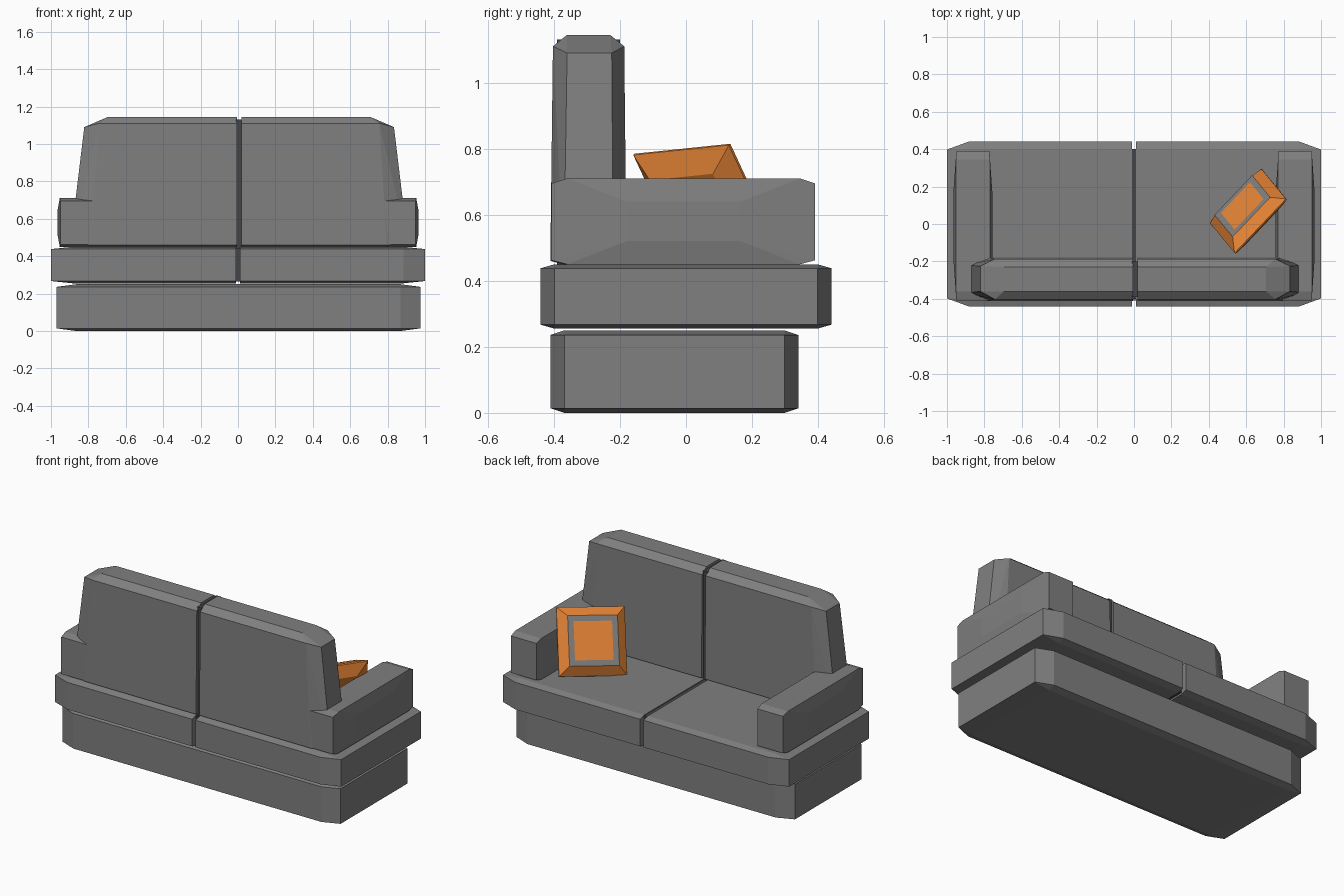
import bpy, bmesh
from math import radians
from mathutils import Matrix, Vector

if "Cube" in bpy.data.objects:
    bpy.data.objects.remove(bpy.data.objects["Cube"])


def material(name, r, g, b):
    mat = bpy.data.materials.new(name)
    mat.diffuse_color = (r, g, b, 1)
    mat.use_nodes = True
    mat.node_tree.nodes["Principled BSDF"].inputs["Base Color"].default_value = mat.diffuse_color
    return mat


GREY = material("dark_grey_fabric", 0.215, 0.215, 0.215)
SEAM = material("seam_shadow", 0.06, 0.06, 0.06)
ORANGE = material("orange_fabric", 0.8, 0.235, 0.037)


def finish(name, bm, mat):
    mesh = bpy.data.meshes.new(name)
    bm.to_mesh(mesh)
    bm.free()
    mesh.materials.append(mat)
    ob = bpy.data.objects.new(name, mesh)
    bpy.context.collection.objects.link(ob)
    return ob


def hull(name, points, side=1, mat=GREY):
    """Flat-faced solid wrapped around a few corner points."""
    bm = bmesh.new()
    for x, y, z in points:
        bm.verts.new((x * side, y, z))
    res = bmesh.ops.convex_hull(bm, input=bm.verts[:])
    junk = {v for v in res["geom_interior"] + res["geom_unused"]
            if isinstance(v, bmesh.types.BMVert)}
    bmesh.ops.delete(bm, geom=list(junk), context='VERTS')
    bmesh.ops.dissolve_limit(bm, angle_limit=radians(0.5),
                             verts=bm.verts[:], edges=bm.edges[:])
    bmesh.ops.recalc_face_normals(bm, faces=bm.faces[:])
    return finish(name, bm, mat)


def block(x, y, z):
    """All corner combinations of three coordinate lists."""
    return [(a, b, c) for a in x for b in y for c in z]


def chamfered(x, y, z, bevel, inner=None):
    """Chamfered box points; inner gives a flat cut instead of a left chamfer."""
    def inset(r, b):
        return (r[0] + b, r[1] - b)
    ix, iy, iz = (inset(r, b) for r, b in zip((x, y, z), bevel))
    if inner is not None:
        x, ix = (x[1],), (inner, ix[1])
    return block(x, iy, iz) + block(ix, y, iz) + block(ix, iy, z)


# Plinth
hull("base", chamfered((-0.97, 0.975), (-0.41, 0.34), (0, 0.25), (0.105, 0.042, 0.014)))

GAP = 0.012
for side, label in ((-1, "left"), (1, "right")):
    # Seat cushion half
    hull("seat_" + label,
         chamfered((-1, 1), (-0.44, 0.44), (0.255, 0.45), (0.115, 0.042, 0.012), GAP), side)

    # Backrest half, tapering upward
    back = hull("backrest_" + label,
                block((GAP, 0.79), (-0.37, -0.22), (0.45,))
                + block((GAP, 0.79), (-0.411, -0.18), (0.46,))
                + block((0.904,), (-0.37, -0.22), (0.46,))
                + block((GAP, 0.75), (-0.403, -0.187), (1.11,))
                + block((0.828,), (-0.36, -0.225), (1.09,))
                + block((GAP, 0.70), (-0.36, -0.23), (1.145,)), side)
    back.location.x = 0.006

    # Armrest with slightly bulging sides
    hull("armrest_" + label,
         block((0.773, 0.95), (-0.408, 0.39), (0.462, 0.695))
         + block((0.77, 0.953), (-0.36, 0.345), (0.45, 0.71))
         + block((0.757, 0.966), (-0.18, 0.165), (0.52, 0.64)), side)

# Recessed dark strips filling the centre seams
hull("seat_seam", block((-0.014, 0.014), (-0.40, 0.40), (0.265, 0.445)), mat=SEAM)
hull("backrest_seam", block((-0.01, 0.02), (-0.39, -0.20), (0.44, 1.13)), mat=SEAM)

# Throw pillow, leaning in the corner
HALF, FACE, BACK, RING, THICK = 0.2, 0.146, 0.132, 0.113, 0.05
u = Vector((0.686, 0.723, 0.075)).normalized()
n = Vector((-0.649, 0.563, 0.509))
n = (n - u * n.dot(u)).normalized()
w = n.cross(u)
place = Matrix.Translation((0.6125, 0.067, 0.6265)) @ Matrix((u, w, n)).transposed().to_4x4()

pillow = hull("pillow", block((-HALF, HALF), (-HALF, HALF), (-0.004, 0.004))
              + block((-FACE, FACE), (-FACE, FACE), (THICK,))
              + block((-BACK, BACK), (-BACK, BACK), (-THICK,)), mat=ORANGE)
pillow.matrix_world = place

# Grey square border on the pillow front
bm = bmesh.new()
loops = [[bm.verts.new((sx * r, sy * r, THICK + 0.002))
          for sx, sy in ((-1, -1), (1, -1), (1, 1), (-1, 1))] for r in (FACE, RING)]
for i in range(4):
    j = (i + 1) % 4
    bm.faces.new((loops[0][i], loops[0][j], loops[1][j], loops[1][i]))
border = finish("pillow_border", bm, GREY)
border.matrix_world = place
